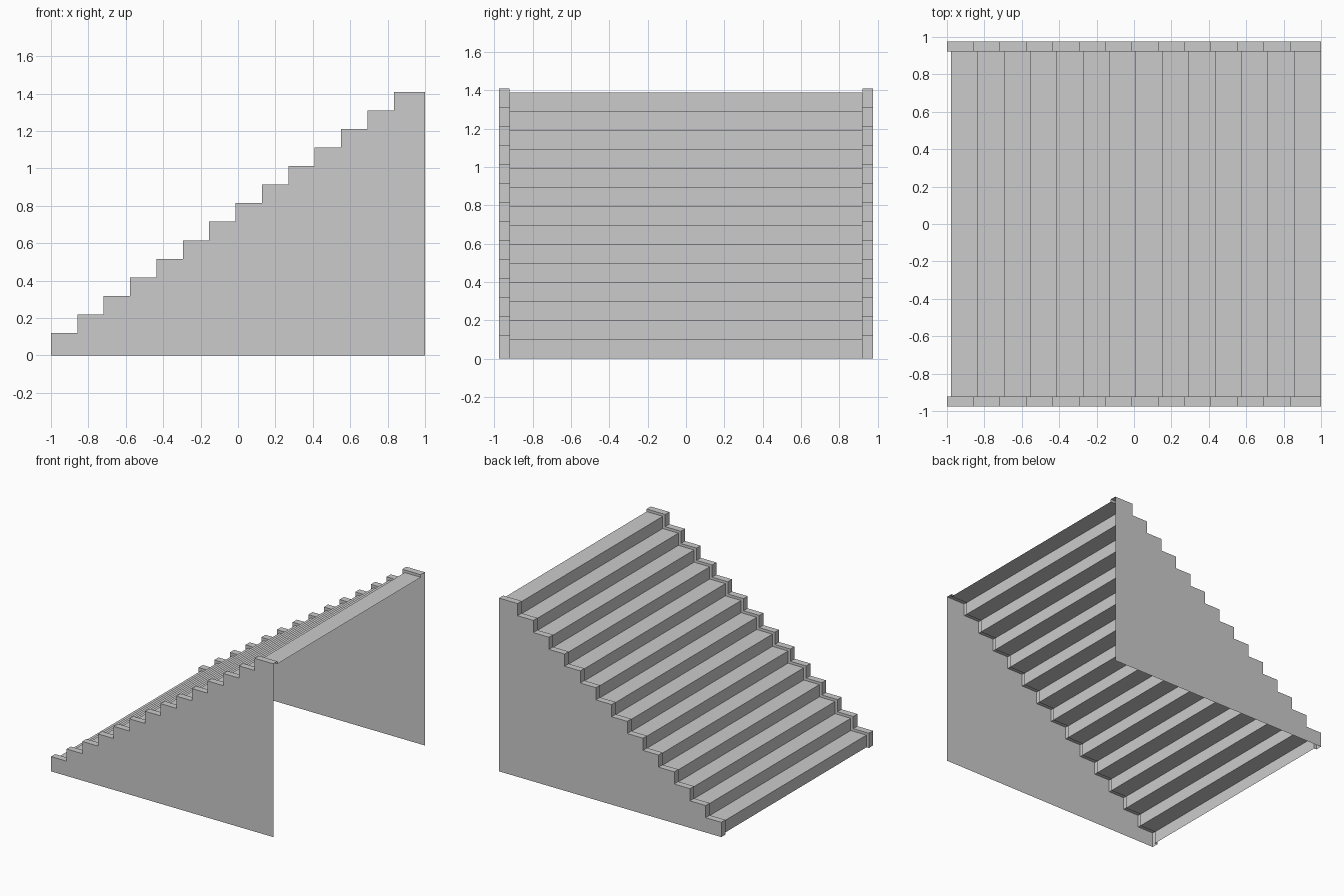
import bpy
import bmesh

if "Cube" in bpy.data.objects:
    bpy.data.objects.remove(bpy.data.objects["Cube"])

STEPS, RUN, RISE = 14, 0.141, 0.0992
Y_OUT, Y_IN = 0.975, 0.922


def stair_profile(x0, z0):
    """Stepped (x, z) line from the ground at the front to the open back."""
    pts = [(x0, 0.0)]
    for i in range(STEPS):
        z = z0 + i * RISE
        x_end = x0 + (i + 1) * RUN if i < STEPS - 1 else 1.0
        pts += [(x0 + i * RUN, z), (x_end, z)]
    return pts


def loft(name, rails, cheek=None, flip=False):
    """Skin between (profile, y) rails; optionally fill the side under one."""
    bm = bmesh.new()
    rows = [[bm.verts.new((x, y, z)) for x, z in prof] for prof, y in rails]
    for a, b in zip(rows, rows[1:]):
        for i in range(len(a) - 1):
            bm.faces.new((a[i], a[i + 1], b[i + 1], b[i]))
    if cheek is not None:
        corner = bm.verts.new((1.0, rails[cheek][1], 0.0))
        loop = rows[cheek] + [corner]
        bm.faces.new(loop if flip else loop[::-1])
    mesh = bpy.data.meshes.new(name)
    bm.to_mesh(mesh)
    bm.free()
    obj = bpy.data.objects.new(name, mesh)
    bpy.context.collection.objects.link(obj)
    return obj


border = stair_profile(-1.0, 0.12)
steps = stair_profile(-0.978, 0.099)

# Folded sheet of treads and risers, open underneath and at the back
loft("treads_and_risers", [(steps, -Y_IN), (steps, Y_IN)])

# Side walls with a raised stepped border and a small lip down to the treads
loft("front_side_wall",
     [(border, -Y_OUT), (border, -Y_IN), (steps, -Y_IN)], cheek=0)
loft("back_side_wall",
     [(steps, Y_IN), (border, Y_IN), (border, Y_OUT)], cheek=2, flip=True)
